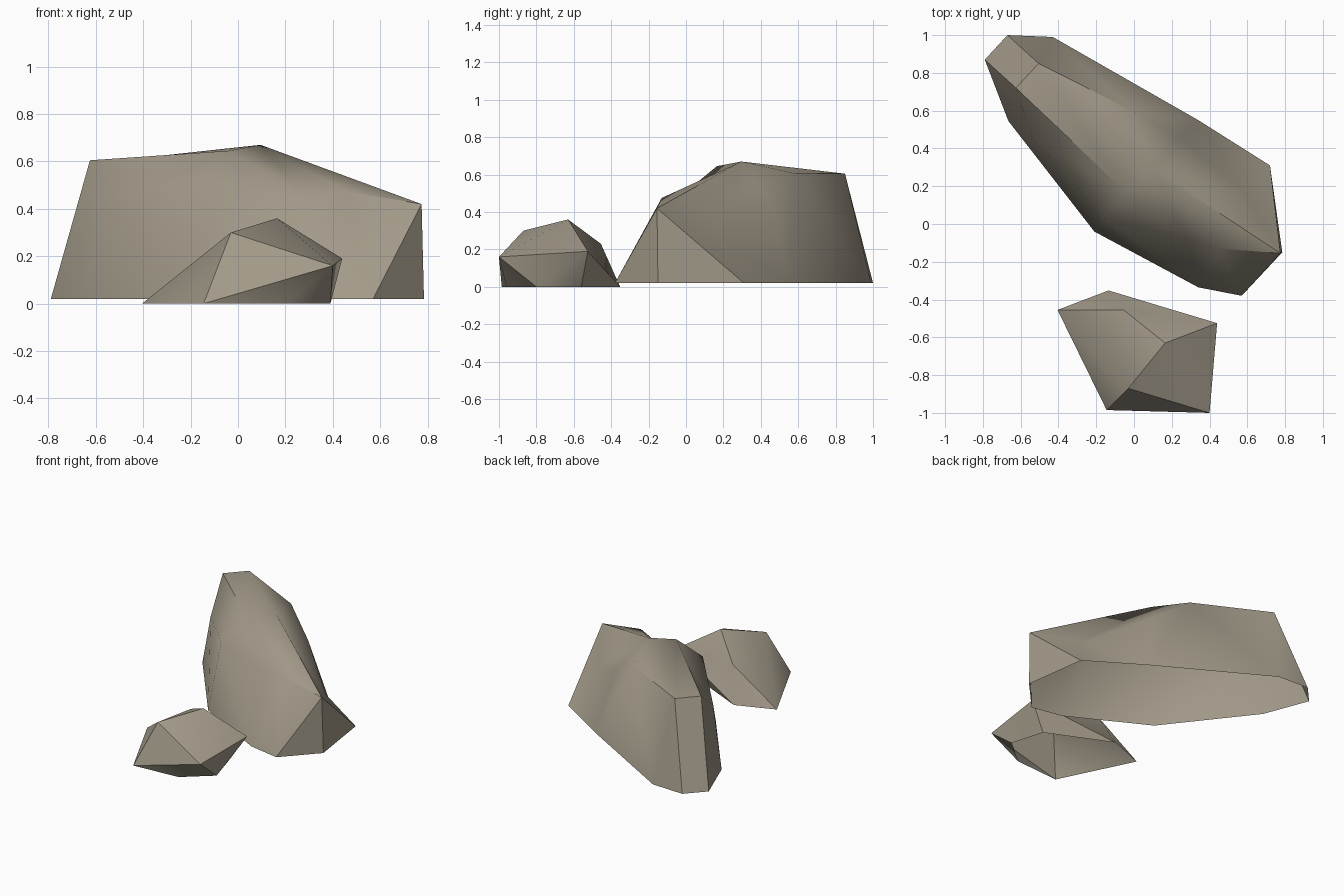
import bpy, bmesh, math

if "Cube" in bpy.data.objects:
    bpy.data.objects.remove(bpy.data.objects["Cube"])

stone = bpy.data.materials.new("warm grey stone")
stone.diffuse_color = (0.36, 0.32, 0.25, 1)
stone.use_nodes = True
stone.node_tree.nodes["Principled BSDF"].inputs["Base Color"].default_value = stone.diffuse_color


def finish(bm, name):
    """Turn a bmesh into a stone object with soft shading and hard creases."""
    bmesh.ops.recalc_face_normals(bm, faces=bm.faces)
    mesh = bpy.data.meshes.new(name)
    bm.to_mesh(mesh)
    bm.free()
    mesh.materials.append(stone)
    obj = bpy.data.objects.new(name, mesh)
    bpy.context.collection.objects.link(obj)
    bpy.ops.object.select_all(action='DESELECT')
    obj.select_set(True)
    bpy.context.view_layer.objects.active = obj
    bpy.ops.object.shade_smooth_by_angle(angle=math.radians(40))
    return obj


def fan(bm, tip, ring):
    for a, b in zip(ring, ring[1:]):
        bm.faces.new((tip, a, b))


# Large boulder: ground outline, rim, and two summit points; open underneath
base_xy = [(-.79, .87), (-.67, 1), (-.43, .99), (.34, .55), (.72, .31),
           (.785, -.15), (.57, -.38), (.34, -.335), (-.21, -.04), (-.665, .545)]
# rim point, then the first and last ground point it fans down to
rim_data = [((-.625, .72, .605), 9, 10), ((-.505, .85, .605), 0, 2),
            ((.01, .59, .605), 2, 3), ((.24, .455, .455), 3, 3),
            ((.59, .155, .275), 3, 4), ((.775, -.155, .42), 4, 6),
            ((.45, -.13, .475), 6, 7), ((.295, -.09, .435), 7, 7),
            ((-.155, .03, .50), 7, 8), ((-.54, .46, .415), 8, 9)]
bm = bmesh.new()
base = [bm.verts.new((x, y, .02)) for x, y in base_xy]
rim = [bm.verts.new(p) for p, _, _ in rim_data]
n = len(base)
for i, (_, first, last) in enumerate(rim_data):
    fan(bm, rim[i], [base[k % n] for k in range(first, last + 1)])
    bm.faces.new((rim[i], base[last % n], rim[(i + 1) % n]))
shoulder = bm.verts.new((-.04, .165, .645))
peak = bm.verts.new((.095, .295, .67))
fan(bm, peak, rim[1:8])
fan(bm, shoulder, [peak, rim[7], rim[8], rim[9], rim[0], rim[1], peak])
finish(bm, "large_boulder")

# Small rock: faceted hull with an open underside
bm = bmesh.new()
ground = [(-.405, -.455), (-.135, -.352), (.32, -.56), (.39, -.80),
          (.20, -.96), (-.145, -.985)]
upper = [(.44, -.525, .19), (.40, -1.0, .16), (.165, -.63, .36),
         (-.03, -.87, .30), (-.055, -.455, .23)]
for p in [(x, y, 0) for x, y in ground] + upper:
    bm.verts.new(p)
bmesh.ops.convex_hull(bm, input=list(bm.verts))
under = [f for f in bm.faces if all(v.co.z < .01 for v in f.verts)]
bmesh.ops.delete(bm, geom=under, context='FACES')
finish(bm, "small_rock")
